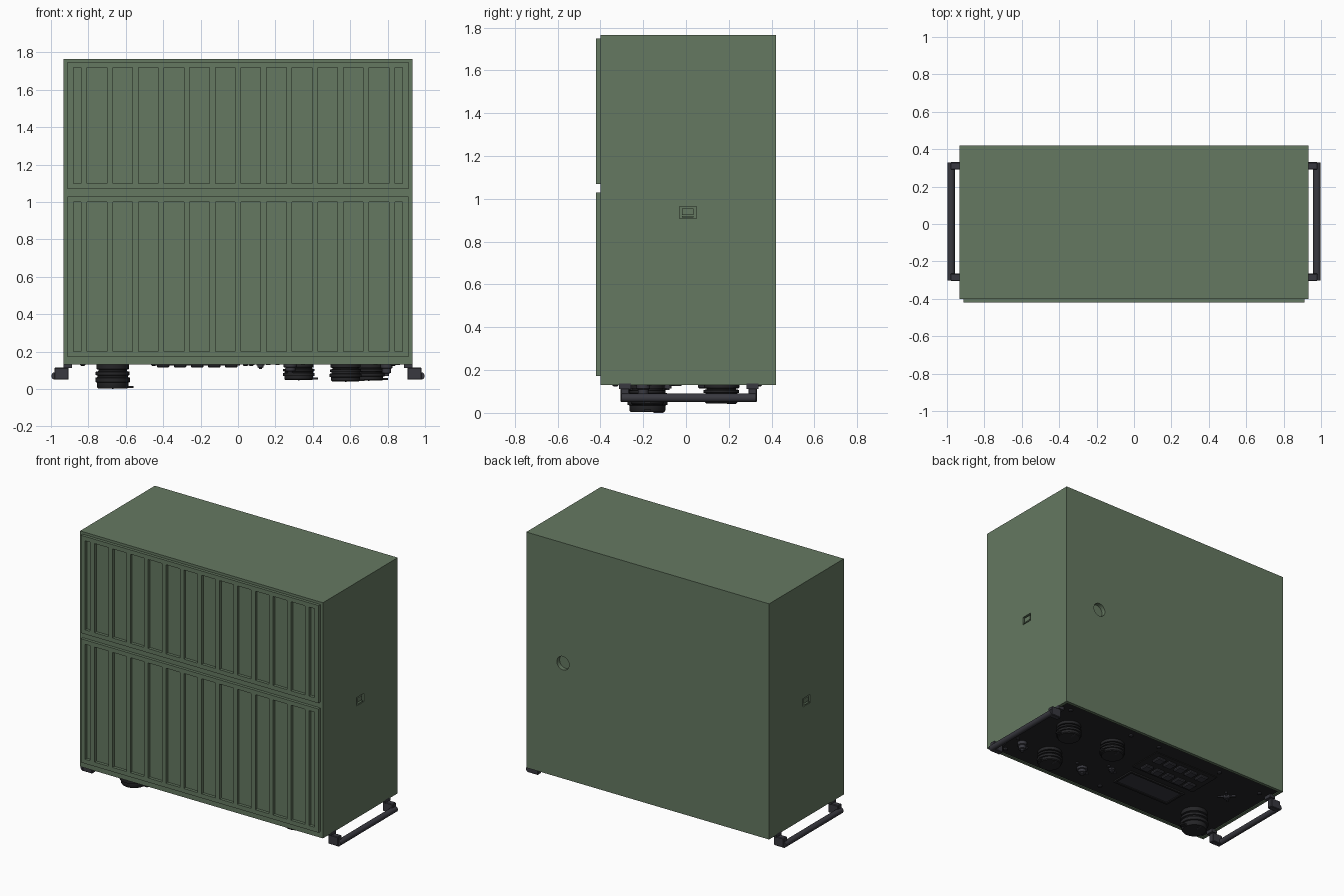
import bpy, bmesh, math
from mathutils import Matrix

if "Cube" in bpy.data.objects:
    bpy.data.objects.remove(bpy.data.objects["Cube"])


def material(name, rgb):
    m = bpy.data.materials.new(name)
    m.diffuse_color = (*rgb, 1)
    m.use_nodes = True
    m.node_tree.nodes["Principled BSDF"].inputs["Base Color"].default_value = m.diffuse_color
    return m


GREEN = material("olive_paint", (0.13, 0.19, 0.12))
BLACK = material("black_panel", (0.018, 0.018, 0.02))
DARK = material("dark_metal", (0.04, 0.04, 0.05))


def finish(name, bm, mat, smooth=False):
    bmesh.ops.recalc_face_normals(bm, faces=bm.faces)
    me = bpy.data.meshes.new(name)
    bm.to_mesh(me)
    bm.free()
    ob = bpy.data.objects.new(name, me)
    bpy.context.collection.objects.link(ob)
    me.materials.append(mat)
    if smooth:
        bpy.ops.object.select_all(action='DESELECT')
        ob.select_set(True)
        bpy.context.view_layer.objects.active = ob
        bpy.ops.object.shade_smooth_by_angle(angle=math.radians(35))
    return ob


def add_box(bm, x0, x1, y0, y1, z0, z1):
    mat = Matrix.Translation(((x0 + x1) / 2, (y0 + y1) / 2, (z0 + z1) / 2)) @ \
        Matrix.Diagonal((x1 - x0, y1 - y0, z1 - z0, 1))
    bmesh.ops.create_cube(bm, size=1, matrix=mat)


def box(name, mat, *dims, bevel=0):
    bm = bmesh.new()
    add_box(bm, *dims)
    if bevel:
        bmesh.ops.bevel(bm, geom=bm.edges[:], offset=bevel, segments=1, affect='EDGES')
    return finish(name, bm, mat)


def lathe(name, mat, x, y, profile, sides=32):
    """Revolve (radius, z) points about a vertical axis, capped at both ends."""
    bm = bmesh.new()
    rings = [[bm.verts.new((x + r * math.cos(2 * math.pi * i / sides),
                            y + r * math.sin(2 * math.pi * i / sides), z))
              for i in range(sides)] for r, z in profile]
    for a, b in zip(rings, rings[1:]):
        for i in range(sides):
            j = (i + 1) % sides
            bm.faces.new((a[i], a[j], b[j], b[i]))
    bm.faces.new(rings[0])
    bm.faces.new(rings[-1])
    return finish(name, bm, mat, smooth=True)


def cut(ob, cutter):
    mod = ob.modifiers.new("cut", 'BOOLEAN')
    mod.operation = 'DIFFERENCE'
    mod.solver = 'EXACT'
    mod.object = cutter
    bpy.context.view_layer.objects.active = ob
    bpy.ops.object.modifier_apply(modifier=mod.name)
    bpy.data.objects.remove(cutter)


# Case with panel recess, latch pockets and rear round port
body = box("case", GREEN, -0.932, 0.932, -0.40, 0.42, 0.13, 1.765)
bm = bmesh.new()
add_box(bm, -0.91, 0.91, -0.378, 0.398, 0.10, 0.145)
for s in (-1, 1):
    add_box(bm, *sorted((s * 0.90, s * 1.0)), -0.03, 0.048, 0.908, 0.965)
bmesh.ops.create_cone(bm, cap_ends=True, segments=32, radius1=0.047, radius2=0.047, depth=0.06,
                      matrix=Matrix.Translation((0.65, 0.42, 0.93)) @ Matrix.Rotation(math.pi / 2, 4, 'X'))
cut(body, finish("case_cutter", bm, GREEN))

# Latch plates inside the side pockets
for s, side in ((-1, "left"), (1, "right")):
    box(side + "_latch_plate", GREEN, *sorted((s * 0.899, s * 0.928)), -0.018, 0.036, 0.925, 0.955)
    box(side + "_latch_bar", GREEN, *sorted((s * 0.915, s * 0.934)), -0.018, 0.036, 0.912, 0.920)

# Finned cooling panels on the front: solid cells around open slots
slots = [(-0.88, -0.84)] + [(-0.7535 + k * 0.137 - 0.053, -0.7535 + k * 0.137 + 0.053)
                            for k in range(12)] + [(0.84, 0.88)]
for name, z0, z1 in (("upper_fin_panel", 1.07, 1.748), ("lower_fin_panel", 0.172, 1.03)):
    panel = box(name, GREEN, -0.912, 0.912, -0.42, -0.40, z0, z1)
    bm = bmesh.new()
    for x0, x1 in slots:
        add_box(bm, x0, x1, -0.44, -0.38, z0 + 0.03, z1 - 0.03)
    cut(panel, finish("slot_cutter", bm, GREEN))

# Control panel on the underside
P = 0.136
box("control_panel", BLACK, -0.91, 0.91, -0.378, 0.398, P, 0.146)


# Ribbed rotary knobs with pointer tab and index mark
def knob(name, x, y, r, tip):
    h = P - tip
    steps = ((0.94, 0), (0.94, .22), (0.82, .24), (0.82, .30), (0.98, .33), (0.98, .46), (0.88, .48),
             (0.88, .54), (1.0, .57), (1.0, .74), (0.9, .76), (0.9, .94), (0.84, 1))
    lathe(name, BLACK, x, y, [(r * a, P - h * b) for a, b in steps], 40)
    box(name + "_tab", BLACK, x + r * 0.6, x + r * 1.2, y - 0.016, y + 0.016, tip + 0.004, tip + 0.014)
    box(name + "_index", DARK, x - 0.004, x + 0.004, y + r * 0.3, y + r * 0.8, tip - 0.003, tip + 0.003)


knob("volume_knob", -0.67, -0.18, 0.093, 0.003)
knob("mode_knob", 0.70, 0.165, 0.085, 0.045)
knob("band_knob", 0.575, -0.18, 0.085, 0.04)
knob("channel_knob", 0.325, 0.165, 0.085, 0.048)

# Small connectors and switches
for name, x, y, r, tip in (("antenna_socket", 0.795, -0.20, 0.032, 0.07),
                           ("audio_socket", 0.28, -0.20, 0.036, 0.085),
                           ("lamp", 0.12, -0.085, 0.022, 0.108)):
    h = P - tip
    lathe(name, DARK, x, y, [(r, P), (r, P - h * .35), (r * .75, P - h * .4), (r * .75, P - h * .75),
                             (r * .4, P - h * .8), (r * .4, tip)], 24)
    for k in (-1, 1):
        lathe(name + "_screw", DARK, x + k * r * 1.9, y + k * r * 0.9, [(0.011, P), (0.011, P - 0.008)], 12)

# Keypad: two rows of five bevelled keys
box("keypad_plate", BLACK, -0.48, 0.04, 0.03, 0.28, 0.131, 0.138)
for row in (0.09, 0.215):
    for k in range(5):
        x = -0.40 + 0.091 * k
        box("key", DARK, x - 0.033, x + 0.033, row - 0.035, row + 0.035, 0.114, 0.134, bevel=0.006)

# Display window with raised frame
bm = bmesh.new()
for d in ((-0.45, 0.01, -0.20, -0.185), (-0.45, 0.01, -0.035, -0.02),
          (-0.45, -0.435, -0.185, -0.035), (-0.005, 0.01, -0.185, -0.035)):
    add_box(bm, *d, 0.126, 0.138)
finish("display_frame", bm, BLACK)
box("display_glass", DARK, -0.435, -0.005, -0.185, -0.035, 0.133, 0.138)

# Cross-shaped selector switch
lathe("selector_base", DARK, -0.69, 0.13, [(0.022, P), (0.022, 0.118), (0.015, 0.112)], 20)
for k in (1, -1):
    bm = bmesh.new()
    add_box(bm, -0.06, 0.06, -0.007, 0.007, 0.126, 0.137)
    bm.transform(Matrix.Translation((-0.69, 0.13, 0)) @ Matrix.Rotation(k * math.pi / 4, 4, 'Z'))
    finish("selector_arm", bm, DARK)

# Panel screws
for x, y in ((0.31, 0.34), (0.07, 0.34), (-0.83, 0.30), (-0.83, -0.33), (0.83, 0.34),
             (0.83, -0.33), (0.04, -0.30), (-0.45, 0.34)):
    lathe("panel_screw", DARK, x, y, [(0.014, P), (0.014, 0.128), (0.009, 0.124)], 12)

# Carry handles: round bar, end brackets and feet
for s, side in ((-1, "left"), (1, "right")):
    bm = bmesh.new()
    bmesh.ops.create_cone(bm, cap_ends=True, segments=24, radius1=0.02, radius2=0.02, depth=0.63,
                          matrix=Matrix.Translation((s * 0.978, 0.013, 0.07)) @ Matrix.Rotation(math.pi / 2, 4, 'X'))
    finish(side + "_handle_bar", bm, DARK, smooth=True)
    for y in (-0.285, 0.311):
        box(side + "_handle_bracket", DARK, *sorted((s * 0.905, s * 0.982)),
            y - 0.02, y + 0.02, 0.05, 0.115, bevel=0.004)
        box(side + "_handle_foot", DARK, *sorted((s * 0.888, s * 0.932)), y - 0.028, y + 0.028, 0.112, 0.137)
